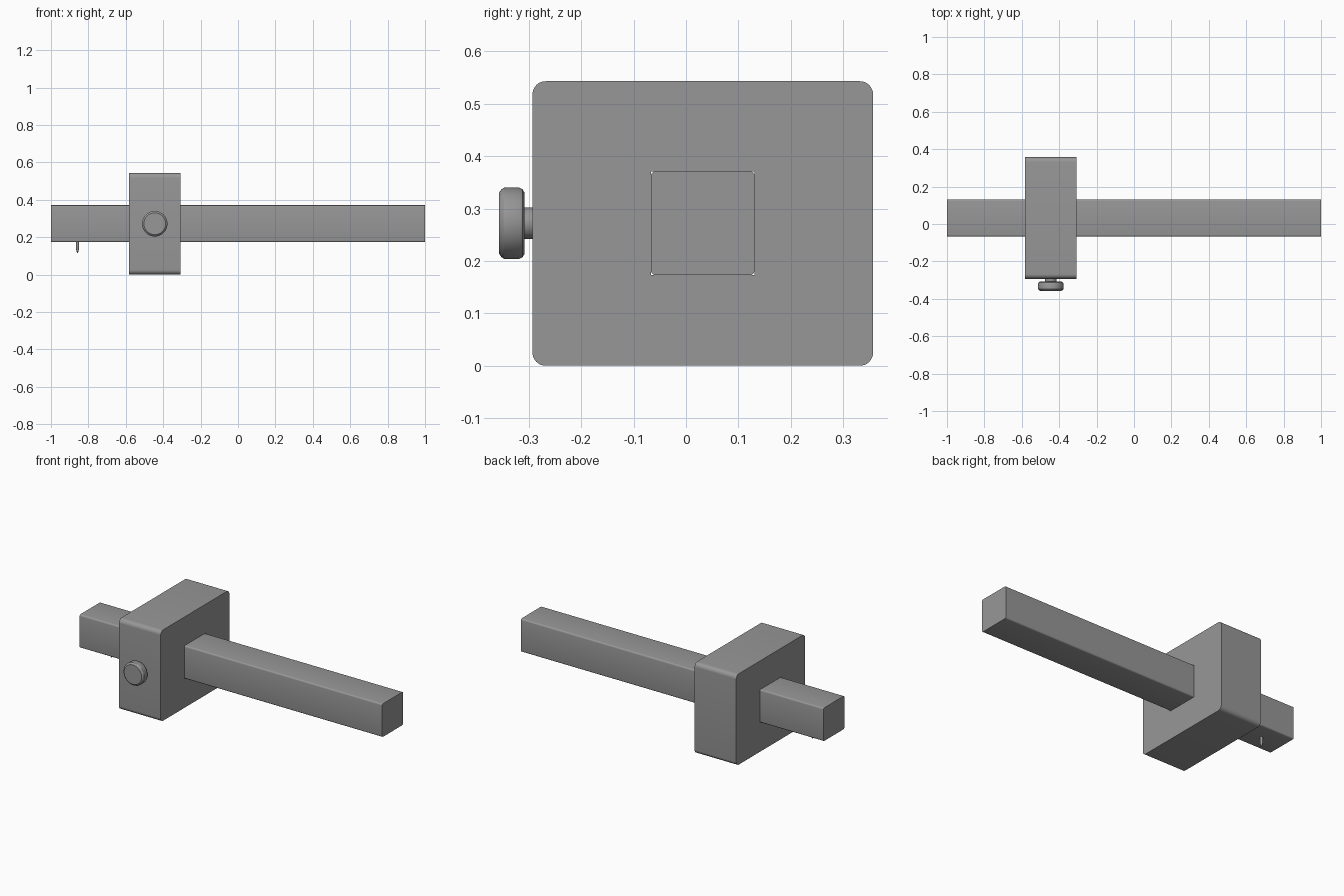
import bpy, bmesh, math
from mathutils import Vector, Matrix

cube = bpy.data.objects.get("Cube")
if cube:
    bpy.data.objects.remove(cube, do_unlink=True)

grey = bpy.data.materials.new("plain_grey")
grey.use_nodes = True
COLOUR = (0.31, 0.31, 0.31, 1)
grey.diffuse_color = COLOUR
grey.node_tree.nodes["Principled BSDF"].inputs["Base Color"].default_value = COLOUR


def finish(name, bm):
    bmesh.ops.recalc_face_normals(bm, faces=bm.faces[:])
    mesh = bpy.data.meshes.new(name)
    bm.to_mesh(mesh)
    bm.free()
    mesh.materials.append(grey)
    obj = bpy.data.objects.new(name, mesh)
    bpy.context.collection.objects.link(obj)
    bpy.context.view_layer.objects.active = obj
    obj.select_set(True)
    bpy.ops.object.shade_smooth_by_angle(angle=math.radians(30))
    obj.select_set(False)
    return obj


def rounded_rect(y0, y1, z0, z1, r, steps):
    """Corner points of a rectangle in y and z; r = 0 gives square corners."""
    if r == 0:
        return [(y1, z1), (y0, z1), (y0, z0), (y1, z0)]
    centres = [(y1 - r, z1 - r), (y0 + r, z1 - r), (y0 + r, z0 + r), (y1 - r, z0 + r)]
    points = []
    for k, (cy, cz) in enumerate(centres):
        for i in range(steps + 1):
            a = math.pi / 2 * (k + i / steps)
            points.append((cy + r * math.cos(a), cz + r * math.sin(a)))
    return points


def extrude_along_x(name, loops, x0, x1):
    """Fill the outer loop, leaving any inner loop open, and extrude it."""
    bm = bmesh.new()
    edges = []
    for loop in loops:
        verts = [bm.verts.new((x0, y, z)) for y, z in loop]
        edges += [bm.edges.new((verts[i - 1], verts[i])) for i in range(len(verts))]
    bmesh.ops.triangle_fill(bm, edges=edges, use_beauty=True, normal=(-1, 0, 0))
    new = bmesh.ops.extrude_face_region(bm, geom=bm.faces[:])["geom"]
    moved = [v for v in new if isinstance(v, bmesh.types.BMVert)]
    bmesh.ops.translate(bm, verts=moved, vec=(x1 - x0, 0, 0))
    return finish(name, bm)


def lathe(name, profile, matrix, sides):
    """Turn a closed (radius, height) profile about z, then place it."""
    bm = bmesh.new()
    verts = [bm.verts.new((r, 0, h)) for r, h in profile]
    edges = [bm.edges.new(pair) for pair in zip(verts, verts[1:])]
    bmesh.ops.spin(bm, geom=verts + edges, cent=(0, 0, 0), axis=(0, 0, 1),
                   angle=math.tau, steps=sides, use_merge=True)
    bmesh.ops.remove_doubles(bm, verts=bm.verts[:], dist=1e-5)
    bm.transform(matrix)
    return finish(name, bm)


# Long square beam
BEAM = (-0.067, 0.131, 0.173, 0.371)
extrude_along_x("beam", [rounded_rect(*BEAM, 0.009, 4)], -1, 1)

# Sliding fence block with a square mortise for the beam
extrude_along_x("fence_block", [rounded_rect(-0.293, 0.357, 0, 0.543, 0.025, 8),
                                rounded_rect(*BEAM, 0, 0)], -0.582, -0.307)

# Clamping screw and its knob, pointing to the front
knob_place = Matrix.Translation((-0.445, 0, 0.272)) @ Matrix.Rotation(math.pi / 2, 4, "X")
lathe("screw_stem", [(0, 0.067), (0.03, 0.067), (0.03, 0.31), (0, 0.31)], knob_place, 48)
lathe("screw_knob", [(0, 0.308), (0.058, 0.308), (0.065, 0.312), (0.068, 0.318),
                     (0.068, 0.347), (0.065, 0.352), (0.058, 0.357), (0, 0.357)],
      knob_place, 64)

# Scribing pin under the short end
lathe("scribing_pin", [(0, 0.115), (0.003, 0.116), (0.008, 0.138), (0.008, 0.19), (0, 0.19)],
      Matrix.Translation((-0.858, 0.032, 0)), 24)
